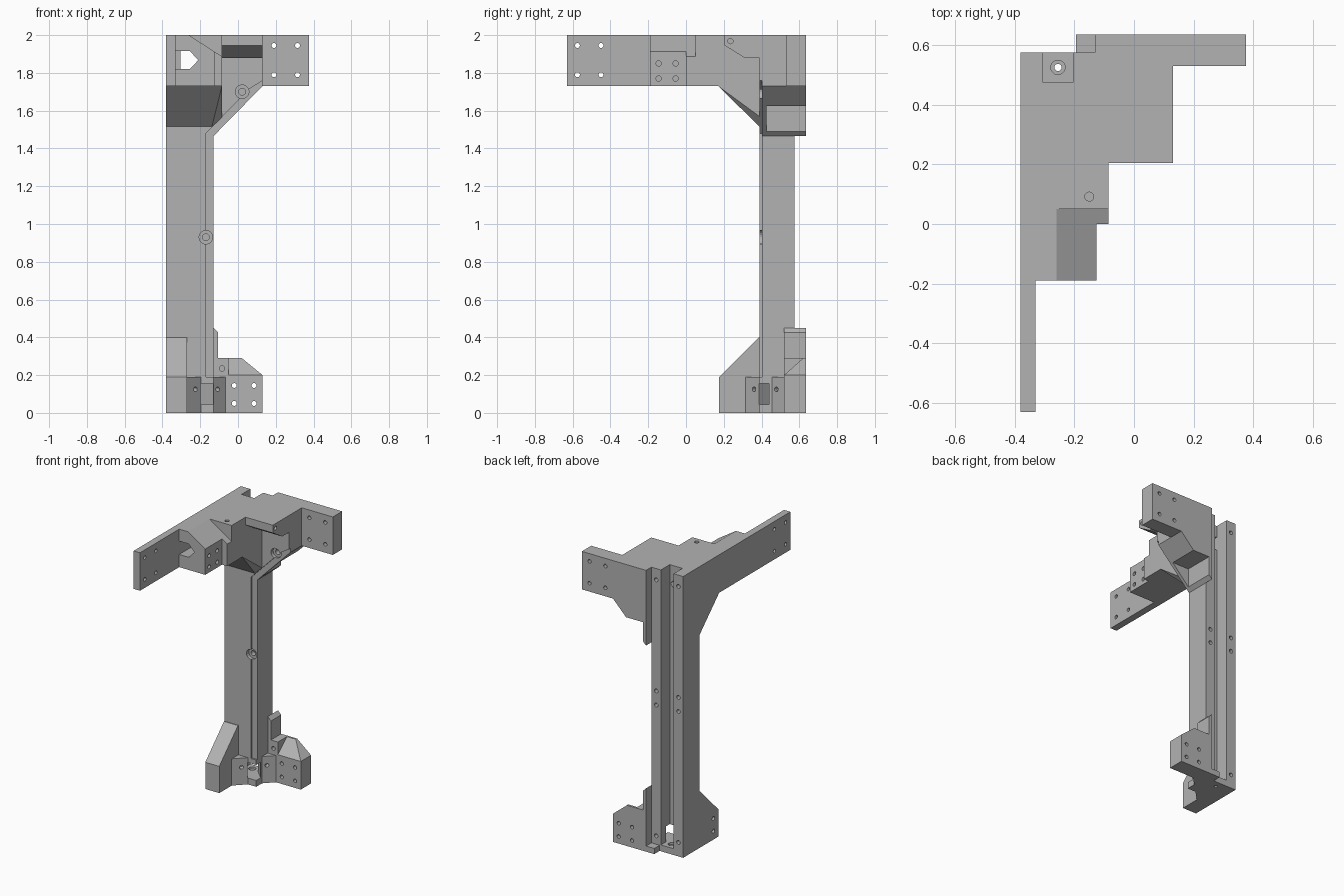
import bpy
import bmesh
from mathutils import Vector

if "Cube" in bpy.data.objects:
    bpy.data.objects.remove(bpy.data.objects["Cube"], do_unlink=True)

grey = bpy.data.materials.new("plain_grey")
grey.use_nodes = True
grey.diffuse_color = (0.45, 0.45, 0.45, 1)
grey.node_tree.nodes["Principled BSDF"].inputs["Base Color"].default_value = (0.45, 0.45, 0.45, 1)


def add_object(name, bm):
    bmesh.ops.recalc_face_normals(bm, faces=bm.faces)
    mesh = bpy.data.meshes.new(name)
    bm.to_mesh(mesh)
    bm.free()
    mesh.materials.append(grey)
    obj = bpy.data.objects.new(name, mesh)
    bpy.context.collection.objects.link(obj)
    return obj


def prism(name, axis, points, start, end):
    """Extrude a flat profile along an axis; points use the other two axes in order."""
    place = {"x": lambda p, t: (t, p[0], p[1]),
             "y": lambda p, t: (p[0], t, p[1]),
             "z": lambda p, t: (p[0], p[1], t)}[axis]
    bm = bmesh.new()
    base = bm.faces.new([bm.verts.new(place(p, start)) for p in points])
    moved = bmesh.ops.extrude_face_region(bm, geom=[base])["geom"]
    shift = Vector(place((0, 0), end - start))
    bmesh.ops.translate(bm, vec=shift, verts=[g for g in moved if isinstance(g, bmesh.types.BMVert)])
    return add_object(name, bm)


def box(name, x, y, z):
    return prism(name, "z", [(x[0], y[0]), (x[1], y[0]), (x[1], y[1]), (x[0], y[1])], *z)


def drill(center, direction, radius, depth):
    """Round cutter centred on a surface point, reaching depth to each side."""
    bm = bmesh.new()
    turn = Vector((0, 0, 1)).rotation_difference(Vector(direction)).to_matrix().to_4x4()
    turn.translation = center
    bmesh.ops.create_cone(bm, cap_ends=True, segments=20, radius1=radius, radius2=radius,
                          depth=2 * depth, matrix=turn)
    return add_object("drill_cutter", bm)


def cut(part, cutters):
    for cutter in cutters:
        cutter.hide_render = True
        mod = part.modifiers.new("cut", "BOOLEAN")
        mod.operation = "DIFFERENCE"
        mod.solver = "EXACT"
        mod.object = cutter
    graph = bpy.context.evaluated_depsgraph_get()
    mesh = bpy.data.meshes.new_from_object(part.evaluated_get(graph))
    part.modifiers.clear()
    part.data = mesh
    for cutter in cutters:
        bpy.data.objects.remove(cutter, do_unlink=True)


X, Y, Z = (1, 0, 0), (0, 1, 0), (0, 0, 1)
FRONT, BACK, LOW, TOP = 0.39, 0.635, 1.73, 2.0


def cable_groove():
    return prism("groove_cutter", "y", [(-0.17, 0.19), (-0.17, 1.48), (0.06, 1.715), (0.14, 1.765),
                                        (0.14, 1.6), (-0.1, 1.4), (-0.1, 0.19)], 0.3, FRONT + 0.012)


def house_tunnel(left, start, end):
    return prism("tunnel_cutter", "y", [(left, 1.82), (-0.255, 1.82), (-0.21, 1.868),
                                        (-0.255, 1.915), (left, 1.915)], start, end)


def window():
    return prism("window_cutter", "z", [(-0.09, 0.4), (-0.15, 0.34), (-0.28, 0.47), (-0.22, 0.53)],
                 0.045, 0.155)


def screw_seat(x, z):
    return [drill((x, FRONT, z), Y, 0.036, 0.025), drill((x, FRONT, z), Y, 0.018, 0.06)]


# Column with an open channel down its back
column = prism("column", "z", [(-0.38, FRONT), (-0.13, FRONT), (-0.13, 0.575), (-0.205, 0.575),
                               (-0.205, 0.475), (-0.305, 0.475), (-0.305, 0.575), (-0.38, 0.575)],
               0, TOP)
rail_holes = [drill((x, 0.575, z), Y, 0.014, 0.04)
              for x in (-0.343, -0.168) for z in (0.1, 1.03, 1.13, 1.92)]
cut(column, [cable_groove(), house_tunnel(-0.305, 0.3, 0.5), window()]
    + screw_seat(-0.17, 0.93) + rail_holes)

channel_floor = box("channel_floor", (-0.31, -0.2), (0.47, 0.575), (0, 0.045))
cut(channel_floor, [drill((-0.255, 0.525, 0.045), Z, 0.024, 0.015),
                    drill((-0.255, 0.525, 0.02), Z, 0.012, 0.1)])

# Long arm reaching forward
long_arm = box("long_arm", (-0.38, -0.33), (-0.63, 0.06), (LOW, TOP))
cut(long_arm, [drill((-0.355, y, z), X, 0.013, 0.1) for y in (-0.575, -0.45) for z in (1.79, 1.945)])

# Tunnel block beside the arm, with its sloping roof
tunnel_block = prism("tunnel_block", "y", [(-0.33, LOW), (-0.125, LOW), (-0.125, 1.913),
                                           (-0.26, TOP), (-0.33, TOP)], -0.19, 0)
cut(tunnel_block, [house_tunnel(-0.335, -0.3, 0.1)]
    + [drill((-0.125, y, z), X, 0.014, 0.04) for y in (-0.145, -0.055) for z in (1.77, 1.85)])
roof_end = prism("roof_end", "y", [(-0.33, LOW), (-0.085, LOW), (-0.085, 1.887),
                                   (-0.26, TOP), (-0.33, TOP)], 0, 0.05)
cut(roof_end, [house_tunnel(-0.335, -0.3, 0.1)])

# Top body joining the arm and the column
top_body = box("top_body", (-0.38, -0.085), (0.05, 0.4), (LOW, TOP))
cut(top_body, [house_tunnel(-0.335, -0.1, 0.5), drill((-0.15, 0.092, TOP), Z, 0.015, 0.06)])

# Gusset under the top body
bm = bmesh.new()
for point in [(-0.38, 0.17, LOW), (-0.085, 0.17, LOW), (-0.38, 0.395, 1.51), (-0.14, 0.395, 1.51),
              (-0.085, 0.395, 1.565), (-0.38, 0.395, LOW), (-0.085, 0.395, LOW)]:
    bm.verts.new(point)
bmesh.ops.convex_hull(bm, input=bm.verts)
bmesh.ops.dissolve_limit(bm, angle_limit=0.01, verts=bm.verts, edges=bm.edges)
add_object("gusset", bm)

# Shelf with a sloped underside
shelf = prism("shelf", "x", [(0.205, 1.945), (0.205, TOP), (0.4, TOP), (0.4, 1.88), (0.31, 1.88)],
              -0.085, 0.13)
cut(shelf, [drill((0.13, 0.235, 1.968), X, 0.014, 0.05)])

# Upper bracket and the short side arm
upper_bracket = prism("upper_bracket", "y", [(-0.13, 1.465), (0.13, LOW), (0.13, TOP), (-0.13, TOP)],
                      FRONT, BACK)
cut(upper_bracket, [cable_groove(), box("notch_cutter", (-0.105, 0.2), (0.425, 0.7), (1.4, 1.625))]
    + screw_seat(0.022, 1.7))
side_arm = box("side_arm", (0.12, 0.375), (0.53, BACK), (LOW, TOP))
cut(side_arm, [drill((x, 0.58, z), Y, 0.013, 0.1) for x in (0.19, 0.315) for z in (1.79, 1.945)])

# Sloped front foot
foot = prism("front_foot", "x", [(0.175, 0), (0.175, 0.19), (0.385, 0.4), (0.4, 0.4), (0.4, 0)],
             -0.38, -0.27)
cut(foot, [drill((-0.38, 0.235, z), X, 0.014, 0.04) for z in (0.06, 0.15)])

# Diagonal base block with a window
base = prism("diagonal_base", "z", [(-0.27, 0.315), (-0.065, 0.52), (-0.065, 0.55), (-0.13, 0.55),
                                    (-0.205, 0.475), (-0.27, 0.475)], 0, 0.19)
cut(base, [window()] + [drill((x, x + 0.585, 0.125), (1, -1, 0), 0.013, 0.05)
                        for x in (-0.225, -0.107)])

# Lower bracket with a sloped shoulder
lower_bracket = prism("lower_bracket", "y", [(-0.13, 0), (0.13, 0), (0.13, 0.2), (0.02, 0.29),
                                             (-0.105, 0.29), (-0.105, 0.425), (-0.13, 0.45)],
                      0.52, BACK)
shoulder = prism("shoulder_cutter", "x", [(0.5, 0.182), (0.62, 0.29), (0.62, 0.35), (0.5, 0.35)],
                 -0.05, 0.2)
cut(lower_bracket, [shoulder, drill((-0.085, 0.52, 0.235), Y, 0.014, 0.04)]
    + [drill((x, 0.58, z), Y, 0.013, 0.1) for x in (-0.02, 0.085) for z in (0.05, 0.145)])
box("base_tab", (-0.195, -0.12), (0.57, BACK), (0, 0.04))
